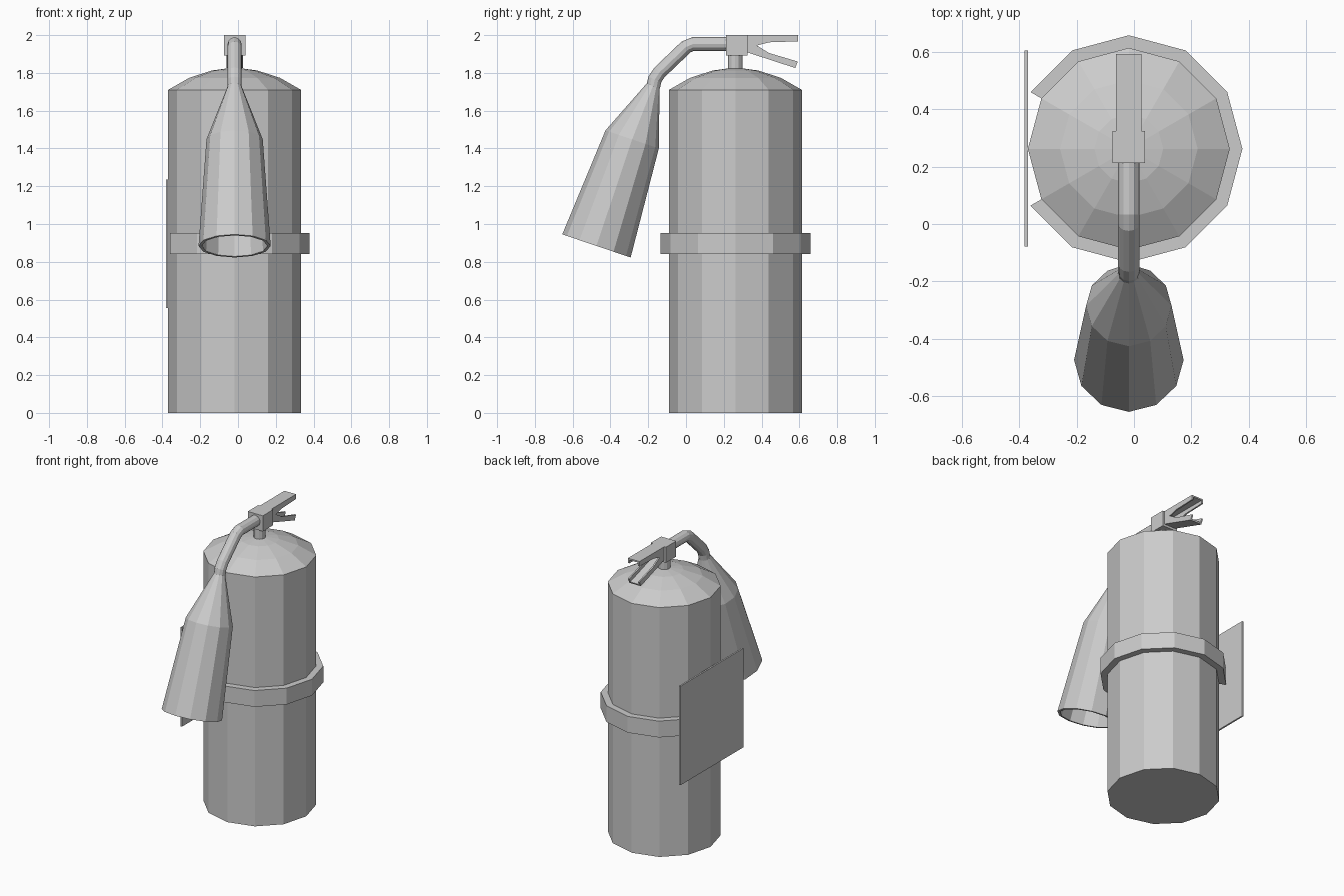
import bpy, bmesh
from math import sin, cos, tau, radians, sqrt
from mathutils import Vector

if "Cube" in bpy.data.objects:
    bpy.data.objects.remove(bpy.data.objects["Cube"])

CX, CY = -0.018, 0.262   # axis of the tank
SIDES = 12


def finish(name, bm):
    bmesh.ops.recalc_face_normals(bm, faces=bm.faces[:])
    me = bpy.data.meshes.new(name)
    bm.to_mesh(me)
    bm.free()
    ob = bpy.data.objects.new(name, me)
    bpy.context.collection.objects.link(ob)
    return ob


def loft(name, rings):
    """Closed skin over rings given as (y, z, axis_y, axis_z, radius)."""
    bm = bmesh.new()
    loops = []
    for y, z, ay, az, r in rings:
        a = Vector((0, ay, az)).normalized()
        u, v = Vector((1, 0, 0)), Vector((0, -a.z, a.y))
        c = Vector((CX, y, z))
        loops.append([bm.verts.new(c + r * (cos(tau * i / SIDES) * u + sin(tau * i / SIDES) * v))
                      for i in range(SIDES)])
    for p, q in zip(loops, loops[1:]):
        for i in range(SIDES):
            j = (i + 1) % SIDES
            bm.faces.new((p[i], p[j], q[j], q[i]))
    bm.faces.new(loops[0])
    bm.faces.new(loops[-1])
    return finish(name, bm)


def box(name, x0, x1, y0, y1, z0, z1):
    return slab(name, [(y0, z0), (y1, z0), (y1, z1), (y0, z1)], x0, x1)


def slab(name, profile, x0, x1):
    """Side (y, z) profile extruded along x."""
    bm = bmesh.new()
    f = bm.faces.new([bm.verts.new((x0, y, z)) for y, z in profile])
    new = bmesh.ops.extrude_face_region(bm, geom=[f])["geom"]
    bmesh.ops.translate(bm, vec=(x1 - x0, 0, 0),
                        verts=[e for e in new if isinstance(e, bmesh.types.BMVert)])
    return finish(name, bm)


# Tank with shallow dome
def dome(r):
    return 1.825 - 0.59 + sqrt(0.59 ** 2 - r * r)


tank = [(0, 0.352), (1.71, 0.352)] + [(dome(r), r) for r in (0.24, 0.12, 0.04)]
loft("tank", [(CY, z, 0, 1, r) for z, r in tank])

# Strap round the tank, open on the wall side
bm = bmesh.new()
sections = []
for k in range(-5, 6):
    a = radians(30 * k)
    sections.append([bm.verts.new((CX + r * cos(a), CY + r * sin(a), z))
                     for r, z in ((0.35, 0.84), (0.396, 0.84), (0.396, 0.952), (0.35, 0.952))])
for p, q in zip(sections, sections[1:]):
    for i in range(4):
        j = (i + 1) % 4
        bm.faces.new((p[i], p[j], q[j], q[i]))
bm.faces.new(sections[0])
bm.faces.new(sections[-1])
finish("strap", bm)

# Wall plate
box("wall_plate", -0.381, -0.37, -0.078, 0.604, 0.556, 1.235)

# Valve neck and head
loft("valve_neck", [(0.26, 1.80, 0, 1, 0.038), (0.26, 1.90, 0, 1, 0.038)])
box("valve_head", CX - 0.057, CX + 0.057, 0.213, 0.325, 1.893, 2.0)

# Levers: two channels, open towards each other
W, T = 0.044, 0.010
cheek_upper = [(0.32, 2.0), (0.32, 1.945), (0.375, 1.945), (0.44, 1.962), (0.592, 1.967), (0.592, 2.0)]
cheek_lower = [(0.32, 1.945), (0.32, 1.91), (0.40, 1.885), (0.578, 1.826), (0.592, 1.86),
               (0.44, 1.905), (0.375, 1.945)]
for side, x in (("left", CX - W), ("right", CX + W - T)):
    slab("upper_lever_cheek_" + side, cheek_upper, x, x + T)
    slab("lower_lever_cheek_" + side, cheek_lower, x, x + T)
box("upper_lever_plate", CX - W, CX + W, 0.32, 0.592, 1.99, 2.0)
slab("lower_lever_plate", [(0.32, 1.91), (0.578, 1.826), (0.582, 1.836), (0.32, 1.92)], CX - W, CX + W)

# Bent hose
path = [(0.22, 1.952), (0.035, 1.952), (0.0, 1.937), (-0.14, 1.803), (-0.165, 1.765), (-0.174, 1.725)]
hose = []
for i, (y, z) in enumerate(path):
    p, q = path[max(i - 1, 0)], path[min(i + 1, len(path) - 1)]
    hose.append((y, z, q[0] - p[0], q[1] - p[1], 0.037))
loft("hose", hose)

# Hollow discharge horn: outside down to the rim, then back up inside
horn = [(-0.173, 1.735, 0.035), (-0.285, 1.448, 0.149), (-0.474, 0.884, 0.191),
        (-0.474, 0.884, 0.174), (-0.285, 1.448, 0.134), (-0.183, 1.71, 0.025)]
loft("horn", [(y, z, -0.32, -0.947, r) for y, z, r in horn])
